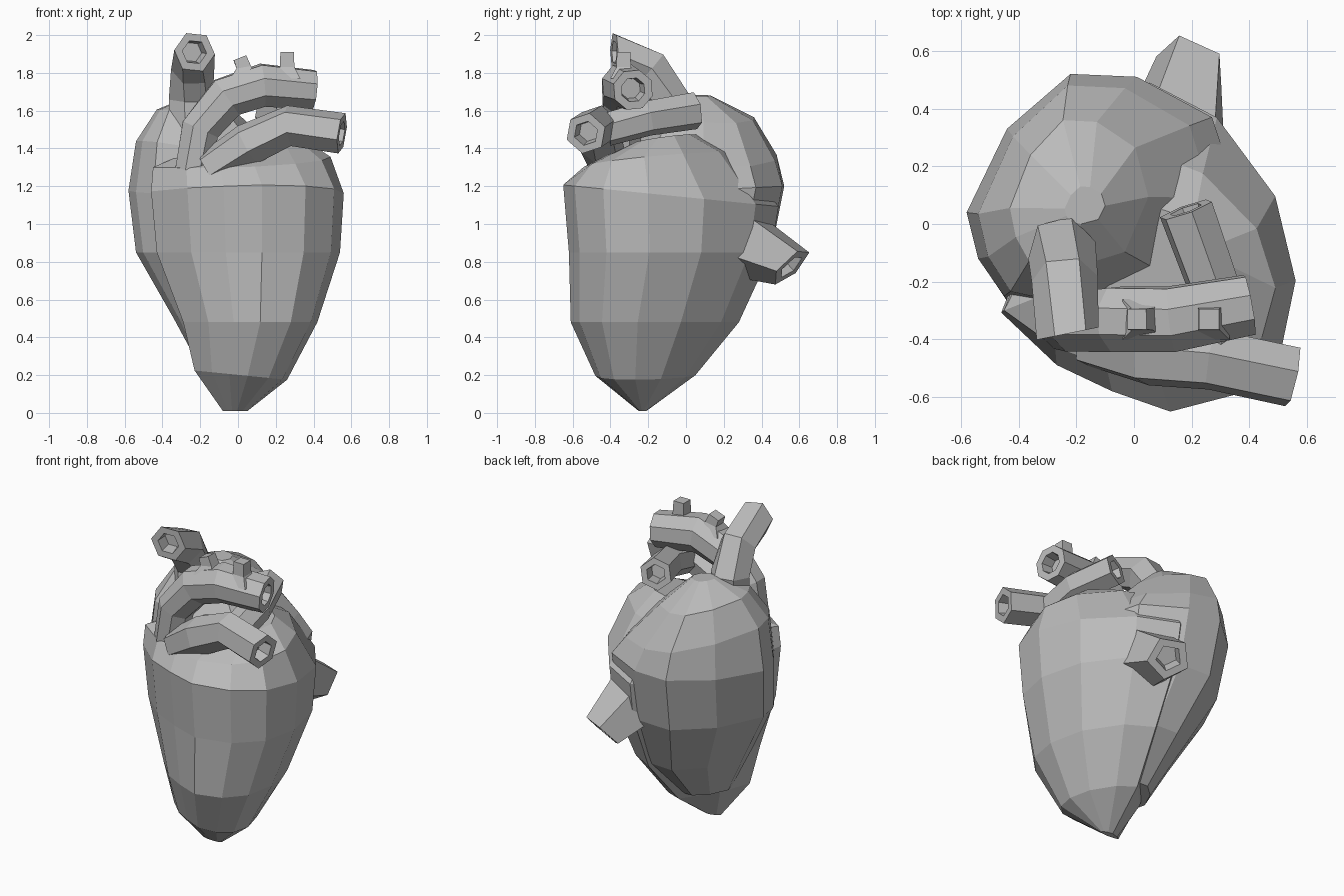
import bpy, bmesh, math
from mathutils import Vector

cube = bpy.data.objects.get("Cube")
if cube:
    bpy.data.objects.remove(cube)

# Single clay grey colour
GREY = (0.5, 0.5, 0.5, 1)
clay = bpy.data.materials.new("clay_grey")
clay.use_nodes = True
clay.diffuse_color = GREY
clay.node_tree.nodes["Principled BSDF"].inputs["Base Color"].default_value = GREY


def loft(name, rings):
    """Skin equal-sized rings of points and close both ends."""
    bm = bmesh.new()
    loops = [[bm.verts.new(p) for p in ring] for ring in rings]
    n = len(loops[0])
    for a, b in zip(loops, loops[1:]):
        for i in range(n):
            j = (i + 1) % n
            bm.faces.new((a[i], a[j], b[j], b[i]))
    bm.faces.new(loops[0][::-1])
    bm.faces.new(loops[-1])
    bmesh.ops.recalc_face_normals(bm, faces=bm.faces)
    mesh = bpy.data.meshes.new(name)
    bm.to_mesh(mesh)
    bm.free()
    mesh.materials.append(clay)
    obj = bpy.data.objects.new(name, mesh)
    bpy.context.collection.objects.link(obj)
    return obj


def lobe(name, plan, sections):
    """Fit a plan outline into each section: z, x range, y range, slopes in x and y."""
    xs, ys = zip(*plan)

    def fit(v, values, low, high):
        share = (v - min(values)) / (max(values) - min(values))
        return low + share * (high - low)
    rings = []
    for z, x0, x1, y0, y1, sx, sy in sections:
        ring = []
        for px, py in plan:
            x, y = fit(px, xs, x0, x1), fit(py, ys, y0, y1)
            rise = sx * (x - (x0 + x1) / 2) + sy * (y - (y0 + y1) / 2)
            ring.append((x, y, z + rise))
        rings.append(ring)
    return loft(name, rings)


def vessel(name, path, radii, sides=6, hollow=True, end_normal=None, phase=0.5):
    """Faceted tube along a path, with a recessed hole at its last point."""
    pts = [Vector(p) for p in path]
    rings, side = [], None
    for i, p in enumerate(pts):
        prev, nxt = pts[max(i - 1, 0)], pts[min(i + 1, len(pts) - 1)]
        t = (nxt - prev).normalized()
        if end_normal and i == len(pts) - 1:
            t = Vector(end_normal).normalized()
        if side is None:
            side = t.orthogonal()
        side = (side - t * side.dot(t)).normalized()
        up = t.cross(side)

        def ring(r, depth=0):
            angles = [math.tau * (k + phase) / sides for k in range(sides)]
            return [p - t * depth + (side * math.cos(a) + up * math.sin(a)) * r
                    for a in angles]
        rings.append(ring(radii[i]))
    if hollow:
        rings += [ring(radii[-1] * 0.6), ring(radii[-1] * 0.5, 0.08)]
    return loft(name, rings)


# Front chambers, tapering to the apex
lobe("ventricles",
     [(0.55, -0.2), (0.48, 0.09), (0.28, 0.36), (0.05, 0.48), (-0.3, 0.1), (-0.46, -0.31),
      (-0.27, -0.49), (-0.08, -0.58), (0.12, -0.65), (0.35, -0.59), (0.5, -0.44)],
     [(0.01, -0.08, 0.05, -0.25, -0.21, 0, 0),
      (0.2, -0.23, 0.26, -0.48, 0.05, -0.1, 0),
      (0.48, -0.29, 0.42, -0.61, 0.28, 0, 0),
      (0.85, -0.43, 0.54, -0.62, 0.45, 0, 0),
      (1.15, -0.46, 0.56, -0.65, 0.49, 0, -0.1),
      (1.34, -0.45, 0.49, -0.54, 0.26, 0.05, 0.1),
      (1.45, -0.15, 0.34, -0.28, 0.05, 0.05, 0.15)])

# Rear chambers, rounded and sloping down to the left
lobe("atria",
     [(0.36, 0.1), (0.27, 0.37), (0.01, 0.51), (-0.22, 0.52), (-0.44, 0.33),
      (-0.58, 0.04), (-0.54, -0.12), (-0.45, -0.25), (-0.2, -0.3), (0.2, -0.2)],
     [(0.24, -0.2, 0.14, -0.27, 0.04, 0, 0),
      (0.5, -0.34, 0.3, -0.36, 0.28, 0, 0),
      (0.85, -0.54, 0.35, -0.35, 0.45, 0, 0),
      (1.18, -0.58, 0.36, -0.3, 0.52, 0, 0.05),
      (1.37, -0.54, 0.27, -0.28, 0.48, -0.16, -0.05),
      (1.57, -0.43, 0.05, -0.16, 0.36, -0.14, -0.05),
      (1.68, -0.24, -0.1, 0, 0.13, -0.05, 0)])

# Great vessels
vessel("upper_vein",
       [(-0.25, -0.13, 1.36), (-0.25, -0.09, 1.66), (-0.24, -0.19, 1.82), (-0.23, -0.38, 1.91)],
       [0.11, 0.12, 0.115, 0.11], end_normal=(0.2, -1, 0))
vessel("aorta_arch",
       [(-0.24, -0.34, 1.28), (-0.2, -0.34, 1.5), (-0.06, -0.33, 1.67),
        (0.13, -0.33, 1.735), (0.4, -0.28, 1.71)],
       [0.1, 0.11, 0.12, 0.12, 0.11], sides=8)
vessel("lung_artery",
       [(-0.15, -0.4, 1.29), (0.05, -0.45, 1.42), (0.27, -0.47, 1.52), (0.55, -0.53, 1.48)],
       [0.1, 0.115, 0.11, 0.11])
vessel("lung_artery_branch",
       [(0.28, -0.42, 1.5), (0.27, -0.2, 1.56), (0.18, 0.05, 1.6)], [0.09, 0.095, 0.1])
vessel("lower_vein",
       [(0.14, 0.28, 0.91), (0.2, 0.555, 0.775)], [0.2, 0.13],
       sides=5, end_normal=(0.3, 0.6, -0.62), phase=0)

# Small stubs on top of the arch
for side, x, lean, top in (("right", 0.03, -0.02, 1.88), ("left", 0.26, 0, 1.91)):
    vessel("arch_stub_" + side,
           [(x, -0.33, 1.77), (x, -0.33, 1.83), (x + lean, -0.33, top)],
           [0.1, 0.055, 0.05], sides=4, hollow=False, phase=0)
